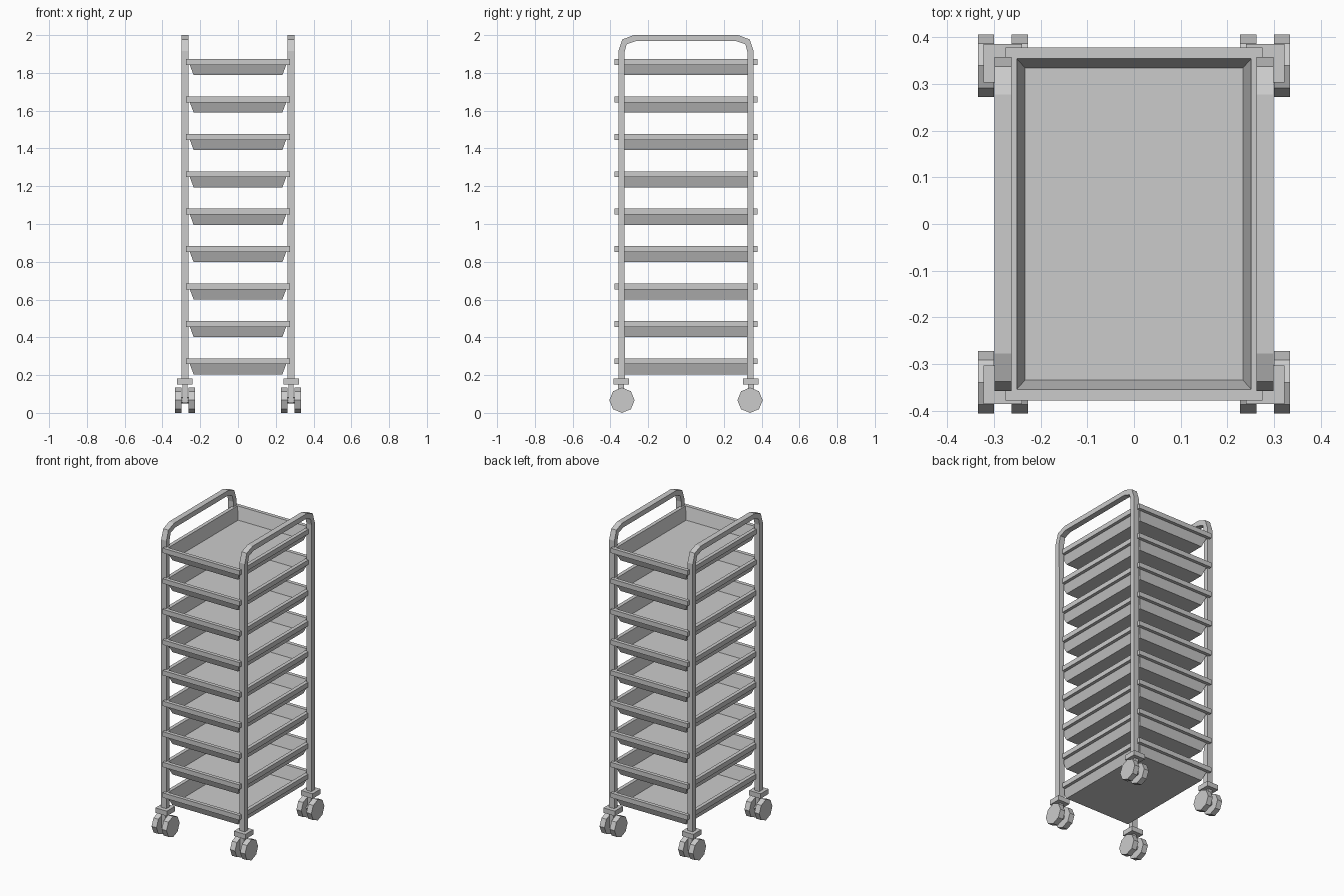
import bpy, bmesh
from math import pi
from mathutils import Matrix

if "Cube" in bpy.data.objects:
    bpy.data.objects.remove(bpy.data.objects["Cube"])


def finish(bm, name):
    bmesh.ops.recalc_face_normals(bm, faces=bm.faces)
    me = bpy.data.meshes.new(name)
    bm.to_mesh(me)
    bm.free()
    ob = bpy.data.objects.new(name, me)
    bpy.context.collection.objects.link(ob)
    return ob


def skin(bm, rings, closed=False):
    """Bridge consecutive four-cornered rings; cap the ends unless closed is set."""
    loops = [[bm.verts.new(p) for p in r] for r in rings]
    for a, b in zip(loops, loops[1:]):
        for i in range(4):
            j = (i + 1) % 4
            bm.faces.new((a[i], a[j], b[j], b[i]))
    bm.faces.new(loops[0])
    bm.faces.new(loops[-1])


def rect(hx, hy, z):
    return [(-hx, -hy, z), (hx, -hy, z), (hx, hy, z), (-hx, hy, z)]


def box(bm, centre, size):
    m = Matrix.Translation(centre) @ Matrix.Diagonal((*size, 1))
    bmesh.ops.create_cube(bm, size=1, matrix=m)


def cylinder_x(bm, centre, radius, depth, sides):
    m = Matrix.Translation(centre) @ Matrix.Rotation(pi / 2, 4, 'Y')
    bmesh.ops.create_cone(bm, cap_ends=True, segments=sides, radius1=radius,
                          radius2=radius, depth=depth, matrix=m)


# Side frames: square tube bent into an upside-down U, (outer, inner) y/z pairs
half = [((0.358, 0.18), (0.324, 0.18)),
        ((0.358, 1.915), (0.326, 1.907)),
        ((0.337, 1.977), (0.315, 1.951)),
        ((0.277, 2.0), (0.267, 1.968))]
path = half + [((-o[0], o[1]), (-i[0], i[1])) for o, i in reversed(half)]
for side, label in ((-1, "left"), (1, "right")):
    bm = bmesh.new()
    x0, x1 = side * 0.262, side * 0.299
    skin(bm, [[(x0, *o), (x1, *o), (x1, *i), (x0, *i)] for o, i in path])
    finish(bm, label + "_frame")

# Trays: tapered pan with an overhanging rim
for n in range(9):
    z = 0.204 + 0.198 * n
    bm = bmesh.new()
    skin(bm, [rect(0.235, 0.335, z),             # underside
              rect(0.255, 0.357, z + 0.054),     # outer wall
              rect(0.275, 0.378, z + 0.054),     # rim underside
              rect(0.275, 0.378, z + 0.085),     # rim edge
              rect(0.251, 0.354, z + 0.085),     # rim top
              rect(0.233, 0.334, z + 0.005)])    # inside floor
    finish(bm, f"tray_{n + 1}")

# Casters: mounting plate, stem, axle and twin octagonal wheels
for sx in (-1, 1):
    for sy in (-1, 1):
        cx, cy = sx * 0.281, sy * 0.339
        label = ("front" if sy < 0 else "back") + ("_left" if sx < 0 else "_right")
        bm = bmesh.new()
        box(bm, (cx, sy * 0.344, 0.166), (0.082, 0.082, 0.032))
        box(bm, (cx, sy * 0.344, 0.102), (0.028, 0.034, 0.1))
        cylinder_x(bm, (cx, cy, 0.067), 0.018, 0.07, 8)
        finish(bm, label + "_caster_mount")
        bm = bmesh.new()
        for w in (-1, 1):
            cylinder_x(bm, (cx + w * 0.036, cy, 0.067), 0.067, 0.035, 8)
        finish(bm, label + "_caster_wheels")
